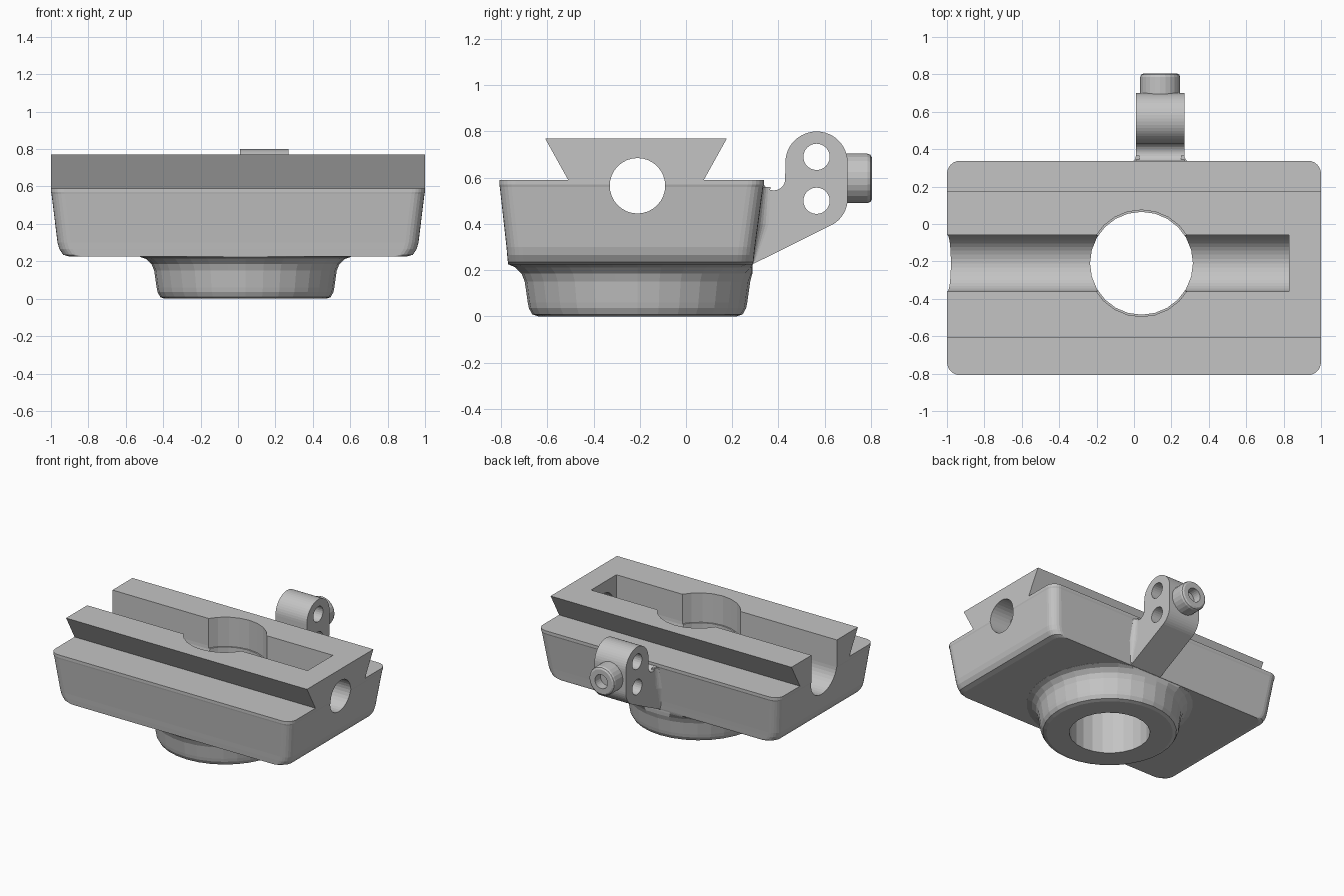
import bpy
import bmesh
from math import sin, cos, pi, radians

if "Cube" in bpy.data.objects:
    bpy.data.objects.remove(bpy.data.objects["Cube"])

grey = bpy.data.materials.new("plain grey")
grey.use_nodes = True
grey.diffuse_color = (0.55, 0.55, 0.55, 1)
grey.node_tree.nodes["Principled BSDF"].inputs["Base Color"].default_value = (0.55, 0.55, 0.55, 1)

CX, CY = 0.04, -0.21      # bore axis


def loft(name, loops):
    """Closed solid through equal-length loops of points, capped at both ends."""
    bm = bmesh.new()
    rings = [[bm.verts.new(p) for p in loop] for loop in loops]
    n = len(rings[0])
    for a, b in zip(rings, rings[1:]):
        for i in range(n):
            j = (i + 1) % n
            bm.faces.new((a[i], a[j], b[j], b[i]))
    bm.faces.new(rings[0])
    bm.faces.new(rings[-1])
    bmesh.ops.recalc_face_normals(bm, faces=bm.faces)
    mesh = bpy.data.meshes.new(name)
    bm.to_mesh(mesh)
    bm.free()
    mesh.materials.append(grey)
    ob = bpy.data.objects.new(name, mesh)
    bpy.context.collection.objects.link(ob)
    return ob


def arc(u, v, r, start, end, n):
    angles = [radians(start + (end - start) * i / n) for i in range(n + 1)]
    return [(u + r * cos(a), v + r * sin(a)) for a in angles]


def circle(u, v, r, n):
    return arc(u, v, r, 0, 360, n)[:-1]


def prism_x(name, pts, x0, x1):
    return loft(name, [[(x, y, z) for y, z in pts] for x in (x0, x1)])


def lathe_z(name, profile, n):
    return loft(name, [[(x, y, z) for x, y in circle(CX, CY, r, n)] for r, z in profile])


def boolean(target, tool, operation):
    mod = target.modifiers.new("cut", 'BOOLEAN')
    mod.operation = operation
    mod.solver = 'EXACT'
    mod.object = tool
    bpy.context.view_layer.objects.active = target
    bpy.ops.object.modifier_apply(modifier=mod.name)
    bpy.data.objects.remove(tool)


def rounded_rect(hx, y0, y1, z, r=0.07):
    corners = [(hx - r, y1 - r, 0), (r - hx, y1 - r, 90), (r - hx, y0 + r, 180), (hx - r, y0 + r, 270)]
    return [(x, y, z) for u, v, a in corners for x, y in arc(u, v, r, a, a + 90, 6)]


# Tapered base block
body = loft("body", [rounded_rect(*row) for row in (
    (0.90, -0.77, 0.29, 0.225),
    (0.935, -0.771, 0.292, 0.235),
    (0.955, -0.774, 0.295, 0.265),
    (0.965, -0.777, 0.299, 0.30),
    (0.997, -0.806, 0.334, 0.56),
    (1.0, -0.808, 0.338, 0.57),
    (1.0, -0.808, 0.338, 0.59))])

# Dovetail rail
rail = prism_x("rail", [(-0.51, 0.575), (-0.51, 0.59), (-0.61, 0.77), (0.177, 0.77),
                        (0.077, 0.59), (0.077, 0.575)], -1, 1)
boolean(body, rail, 'UNION')

# Round foot with a flared neck, held inside the base outline
foot = lathe_z("foot", [(0.43, 0), (0.455, 0.008), (0.47, 0.035), (0.475, 0.06), (0.488, 0.15),
                        (0.502, 0.185), (0.53, 0.212), (0.565, 0.224), (0.565, 0.24)], 32)
for v in foot.data.vertices:
    if v.co.z > 0.16:
        v.co.y = max(-0.765, min(0.287, v.co.y))
boolean(body, foot, 'UNION')

# Round-bottomed slot, end hole and stepped bore
SZ = 0.565
slot = prism_x("slot_cutter", arc(CY, SZ, 0.15, 180, 360, 20) + [(CY + 0.15, 1), (CY - 0.15, 1)], -1.2, 0.83)
boolean(body, slot, 'DIFFERENCE')
boolean(body, prism_x("end_hole_cutter", circle(CY, SZ, 0.12, 32), 0.7, 1.2), 'DIFFERENCE')
bore = lathe_z("bore_cutter", [(0.275, -0.2), (0.275, 0.55), (0.285, 0.55), (0.285, 1)], 24)
boolean(body, bore, 'DIFFERENCE')

# Rear clip with two cross holes
outline = [(0.25, 0.23), (0.25, 0.57), (0.335, 0.57)]
outline += arc(0.38, 0.595, 0.05, 210, 350, 10)
outline += arc(0.565, 0.665, 0.135, 180, 0, 24)
outline += arc(0.57, 0.51, 0.13, 0, -61, 8)
outline += [(0.29, 0.226)]
clip = prism_x("clip", outline, 0.01, 0.27)
for z in (0.69, 0.50):
    boolean(clip, prism_x("clip_hole_cutter", circle(0.565, z, 0.057, 24), -0.2, 0.5), 'DIFFERENCE')

# Flared fillets where the clip meets the base
for name, edge, side in (("clip_fillet_right", 0.27, 1), ("clip_fillet_left", 0.01, -1)):
    loops = []
    for z, y, r in ((0.24, 0.289, 0.012), (0.40, 0.308, 0.05), (0.56, 0.33, 0.035)):
        curve = [(edge + side * (r - r * sin(a)), y + r - r * cos(a))
                 for a in [i * pi / 12 for i in range(7)]]
        pts = curve + [(edge - side * 0.02, y + r), (edge - side * 0.02, y - 0.02), (edge + side * r, y - 0.02)]
        loops.append([(px, py, z) for px, py in pts])
    loft(name, loops)

# Clamp screw head with socket
loft("screw_head", [[(x, y, z) for x, z in circle(0.14, 0.597, r, 24)] for r, y in (
    (0.107, 0.68), (0.107, 0.785), (0.102, 0.798), (0.09, 0.805), (0.052, 0.805), (0.052, 0.74))])
